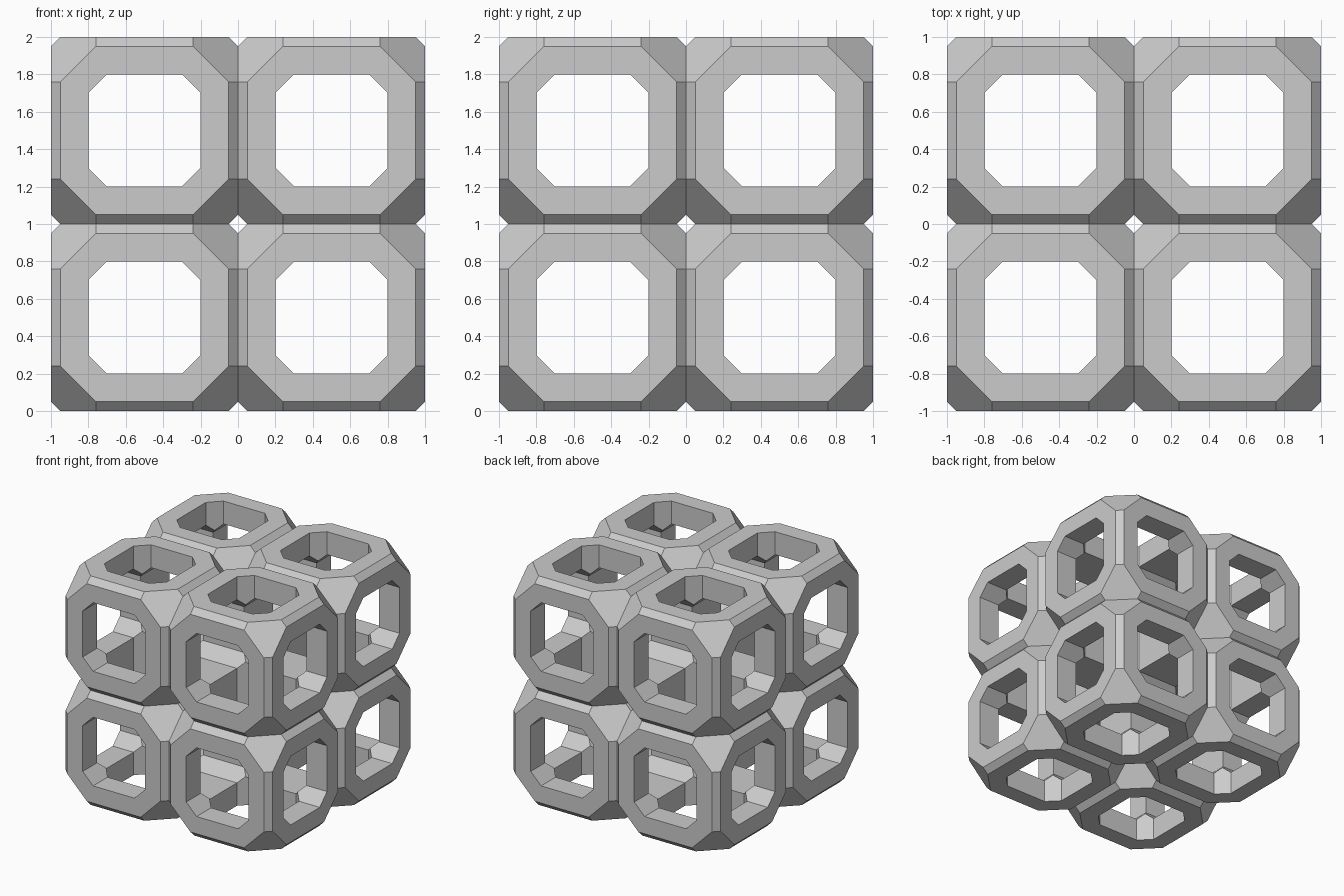
import bpy
import bmesh
from itertools import permutations, product
from math import pi
from mathutils import Matrix

old = bpy.data.objects.get("Cube")
if old:
    bpy.data.objects.remove(old, do_unlink=True)

grey = bpy.data.materials.new("plain grey")
grey.use_nodes = True
colour = (0.6, 0.6, 0.6, 1)
grey.diffuse_color = colour
grey.node_tree.nodes["Principled BSDF"].inputs["Base Color"].default_value = colour


def hull_object(name, points):
    """Make a convex solid with flat polygon faces around the points."""
    bm = bmesh.new()
    for p in points:
        bm.verts.new(p)
    bmesh.ops.convex_hull(bm, input=bm.verts)
    bmesh.ops.dissolve_limit(bm, angle_limit=0.01, verts=bm.verts, edges=bm.edges)
    bmesh.ops.recalc_face_normals(bm, faces=bm.faces)
    mesh = bpy.data.meshes.new(name)
    bm.to_mesh(mesh)
    bm.free()
    mesh.materials.append(grey)
    obj = bpy.data.objects.new(name, mesh)
    bpy.context.collection.objects.link(obj)
    return obj


# Cell body: a cube with cut edges and corners
signs = list(product((-1, 1), repeat=3))
body_points = [[c * s for c, s in zip(p, sg)]
               for p in permutations((0.26, 0.45, 0.5)) for sg in signs]
cell = hull_object("cell_1", body_points)

# Octagonal tunnels through the body along each axis
tunnel_points = [(a * sx, b * sy, 0.7 * sz)
                 for a, b in ((0.2, 0.3), (0.3, 0.2)) for sx, sy, sz in signs]
turns = (Matrix(), Matrix.Rotation(pi / 2, 4, "X"), Matrix.Rotation(pi / 2, 4, "Y"))
for turn in turns:
    cutter = hull_object("tunnel_cutter", tunnel_points)
    cutter.data.transform(turn)
    cutter.hide_render = True
    cut = cell.modifiers.new("tunnel", "BOOLEAN")
    cut.operation = "DIFFERENCE"
    cut.solver = "EXACT"
    cut.object = cutter
    bpy.context.view_layer.objects.active = cell
    bpy.ops.object.modifier_apply(modifier=cut.name)
    bpy.data.objects.remove(cutter, do_unlink=True)

# Eight equal cells stacked two by two by two
for i, (sx, sy, sz) in enumerate(signs):
    part = cell
    if i:
        part = bpy.data.objects.new(f"cell_{i + 1}", cell.data)
        bpy.context.collection.objects.link(part)
    part.location = (0.5 * sx, 0.5 * sy, 1 + 0.5 * sz)
